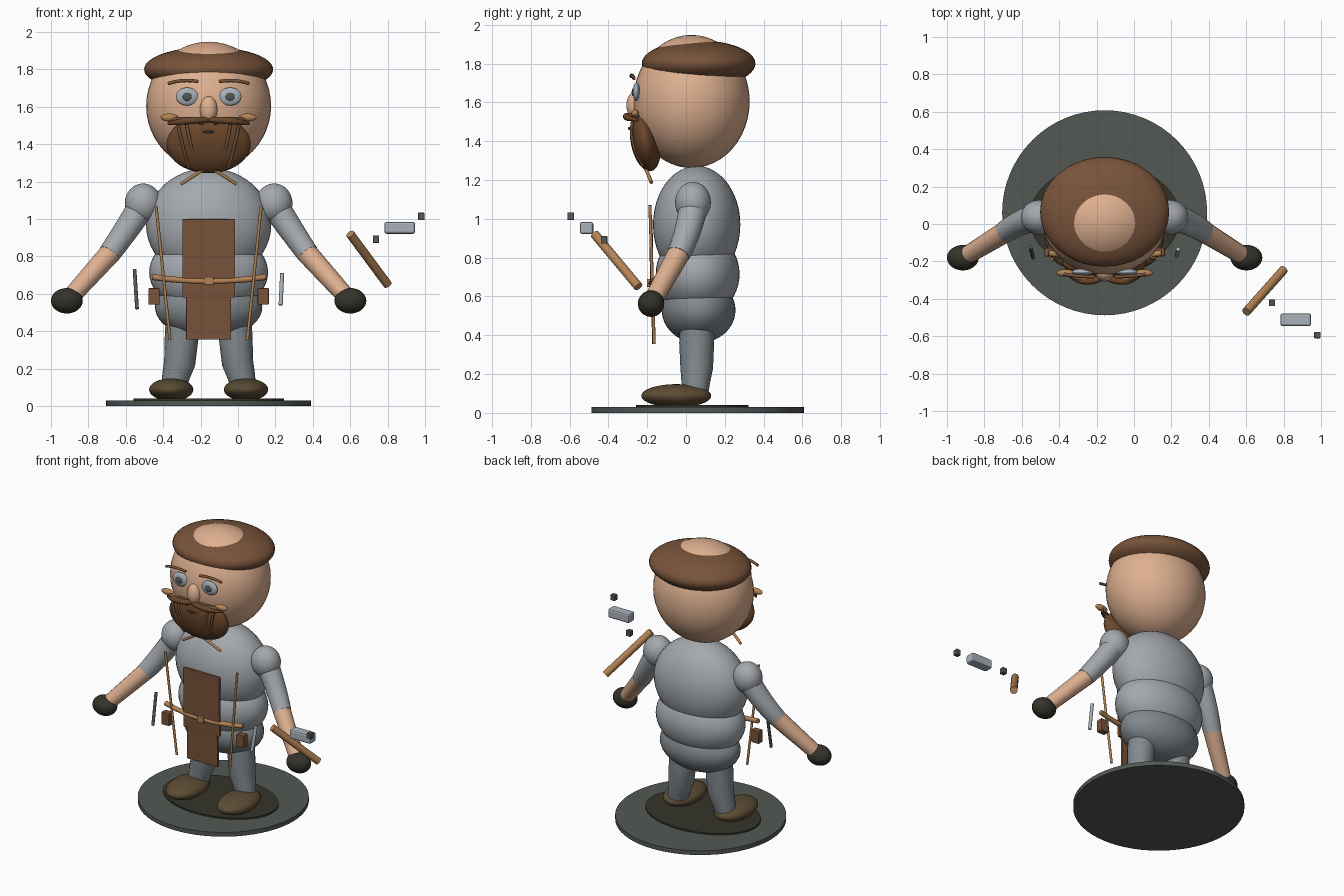
import bpy
from math import radians
from mathutils import Vector

if "Cube" in bpy.data.objects:
    bpy.data.objects.remove(bpy.data.objects["Cube"], do_unlink=True)

CX = -0.157  # centre line of the figure


def material(name, rgb):
    lin = [((c / 255 + 0.055) / 1.055) ** 2.4 for c in rgb] + [1]
    m = bpy.data.materials.new(name)
    m.use_nodes = True
    m.diffuse_color = lin
    m.node_tree.nodes["Principled BSDF"].inputs["Base Color"].default_value = lin
    return m


SKIN = material("skin", (222, 176, 144))
SHIRT = material("shirt grey", (164, 169, 174))
TROUSER = material("trouser grey", (130, 137, 142))
BROWN = material("leather brown", (120, 83, 58))
BEARD = material("beard brown", (106, 70, 43))
TAN = material("tan wood", (180, 132, 85))
DARK = material("dark olive", (52, 51, 42))
SHOE = material("shoe brown", (92, 75, 51))
SLATE = material("slate", (82, 88, 85))
STEEL = material("pale steel", (168, 177, 186))


def finish(name, mat, smooth=True):
    ob = bpy.context.object
    ob.name = name
    ob.data.materials.clear()
    ob.data.materials.append(mat)
    if smooth:
        bpy.ops.object.shade_smooth_by_angle(angle=radians(40))
    return ob


def ball(name, mat, loc, size, tilt=0):
    bpy.ops.mesh.primitive_uv_sphere_add(segments=40, ring_count=24, radius=1,
                                         location=loc, rotation=(radians(tilt), 0, 0))
    bpy.context.object.scale = size
    return finish(name, mat)


def box(name, mat, loc, size, bevel=0.004, tilt=0):
    bpy.ops.mesh.primitive_cube_add(size=1, location=loc, rotation=(radians(tilt), 0, 0))
    ob = bpy.context.object
    ob.scale = size
    bpy.ops.object.transform_apply(location=False, rotation=False, scale=True)
    mod = ob.modifiers.new("soft_edges", "BEVEL")
    mod.width, mod.segments = bevel, 2
    return finish(name, mat, False)


def disc(name, mat, loc, rx, ry, depth):
    bpy.ops.mesh.primitive_cylinder_add(vertices=64, radius=1, depth=depth, location=loc)
    bpy.context.object.scale = (rx, ry, 1)
    return finish(name, mat)


def tube(name, mat, points, radii):
    """Round rod through the points, with one radius per point."""
    cu = bpy.data.curves.new(name, "CURVE")
    cu.dimensions = "3D"
    cu.bevel_depth, cu.bevel_resolution, cu.use_fill_caps = 1, 6, True
    sp = cu.splines.new("POLY")
    sp.points.add(len(points) - 1)
    for p, co, r in zip(sp.points, points, radii):
        p.co, p.radius = (*co, 1), r
    ob = bpy.data.objects.new(name, cu)
    bpy.context.collection.objects.link(ob)
    bpy.ops.object.select_all(action="DESELECT")
    bpy.context.view_layer.objects.active = ob
    ob.select_set(True)
    bpy.ops.object.convert(target="MESH")
    return finish(name, mat)


def bend(a, b, c, n=8):
    """Points along a quadratic arc from a to c."""
    a, b, c = Vector(a), Vector(b), Vector(c)
    ts = [i / n for i in range(n + 1)]
    return [a * (1 - t) ** 2 + b * 2 * t * (1 - t) + c * t * t for t in ts]


# Ground disc and darker patch
disc("base_disc", SLATE, (CX, 0.06, 0.015), 0.548, 0.548, 0.03)
disc("base_patch", DARK, (CX, 0.033, 0.034), 0.403, 0.29, 0.012)

# Body
ball("chest", SHIRT, (CX, 0.055, 0.97), (0.335, 0.225, 0.303))
ball("belly", SHIRT, (CX, 0.06, 0.715), (0.318, 0.216, 0.225))
ball("hips", TROUSER, (CX, 0.065, 0.53), (0.287, 0.19, 0.17))

# Head, hair ring and face centre
ball("head", SKIN, (CX, 0.028, 1.605), (0.334, 0.3, 0.343))
ball("hair", BROWN, (CX, 0.065, 1.8), (0.345, 0.293, 0.12))
ball("nose", SKIN, (CX, -0.262, 1.585), (0.047, 0.045, 0.072))
ball("beard", BEARD, (CX, -0.21, 1.4), (0.225, 0.075, 0.157), 11)
ball("mouth", DARK, (CX, -0.292, 1.466), (0.03, 0.008, 0.007))

# Apron, belt and buckle
box("apron_bib", BROWN, (CX, -0.178, 0.79), (0.282, 0.018, 0.42), tilt=1)
box("apron_skirt", BROWN, (CX, -0.168, 0.47), (0.24, 0.018, 0.23), tilt=1)
tube("belt", TAN, bend((CX - 0.3, -0.155, 0.69), (CX, -0.2, 0.645),
                       (CX + 0.305, -0.155, 0.69)), [0.016] * 9)
box("buckle", TAN, (CX, -0.192, 0.67), (0.052, 0.02, 0.042))

# Paired parts
for side, s in (("right", -1), ("left", 1)):
    def at(off, y, z):
        return (CX + s * off, y, z)

    def part(label):
        return side + "_" + label

    # Legs and shoes
    tube(part("leg"), TROUSER,
         [at(0.14, 0.06, 0.5), at(0.145, 0.055, 0.36), at(0.155, 0.055, 0.23),
          at(0.175, 0.05, 0.16), at(0.19, 0.045, 0.08)],
         [0.088, 0.09, 0.084, 0.074, 0.066])
    ball(part("shoe"), SHOE, at(0.2, -0.05, 0.088), (0.118, 0.18, 0.06))

    # Arms and gloves
    ball(part("shoulder"), SHIRT, at(0.35, 0.036, 1.085), (0.098, 0.092, 0.105))
    tube(part("sleeve"), SHIRT,
         bend(at(0.35, 0.04, 1.08), at(0.44, 0.02, 0.94), at(0.53, -0.04, 0.815)),
         [0.076 - 0.002 * i for i in range(9)])
    tube(part("forearm"), SKIN, [at(0.52, -0.035, 0.825), at(0.74, -0.17, 0.58)],
         [0.058, 0.048])
    ball(part("glove"), DARK, at(0.758, -0.18, 0.563), (0.085, 0.068, 0.068))

    # Eyes, brows and cheeks
    ball(part("eye"), STEEL, at(0.115, -0.256, 1.655), (0.06, 0.018, 0.048))
    ball(part("pupil"), SLATE, at(0.115, -0.272, 1.653), (0.024, 0.008, 0.021))
    tube(part("brow"), BROWN,
         bend(at(0.055, -0.282, 1.735), at(0.14, -0.282, 1.75), at(0.217, -0.268, 1.724)),
         [0.009] * 9)
    ball(part("cheek"), TAN, at(0.209, -0.262, 1.543), (0.048, 0.02, 0.021))

    # Moustache and beard strands
    tube(part("moustache"), BEARD,
         bend(at(0.005, -0.285, 1.53), at(0.12, -0.34, 1.53), at(0.215, -0.25, 1.51)),
         [0.013, 0.016, 0.018, 0.019, 0.019, 0.018, 0.015, 0.012, 0.008])
    tube(part("moustache_curl"), BROWN,
         bend(at(0.03, -0.285, 1.515), at(0.13, -0.32, 1.545), at(0.215, -0.25, 1.53)),
         [0.012] * 9)
    for i, off in enumerate((0.12, 0.165)):
        tube(part("beard_strand_%d" % (i + 1)), BROWN,
             bend(at(off, -0.272, 1.52), at(off - 0.02, -0.305, 1.4),
                  at(off - 0.06, -0.222, 1.275)), [0.008] * 9)

    # Collar cords and apron straps
    tube(part("collar_cord"), TAN, [at(0.02, -0.212, 1.27), at(0.148, -0.178, 1.187)],
         [0.009, 0.009])
    tube(part("strap"), TAN, [at(0.281, -0.186, 1.07), at(0.207, -0.164, 0.355)],
         [0.008, 0.008])
    box(part("pouch"), BROWN, at(0.292, -0.15, 0.586), (0.06, 0.045, 0.088))

# Rods hanging beside the belt
tube("dark_rod", SLATE, [(-0.553, -0.125, 0.73), (-0.54, -0.18, 0.52)], [0.01, 0.01])
tube("steel_rod", STEEL, [(0.236, -0.135, 0.71), (0.228, -0.17, 0.54)], [0.011, 0.011])

# Hammer in separate pieces
tube("hammer_handle", TAN, [(0.6, -0.47, 0.92), (0.8, -0.245, 0.65)], [0.024, 0.024])
box("hammer_head", STEEL, (0.865, -0.512, 0.953), (0.165, 0.068, 0.064), 0.012)
box("hammer_tip", SLATE, (0.98, -0.594, 1.014), (0.034, 0.034, 0.04))
box("hammer_wedge", SLATE, (0.738, -0.422, 0.892), (0.034, 0.034, 0.04))
